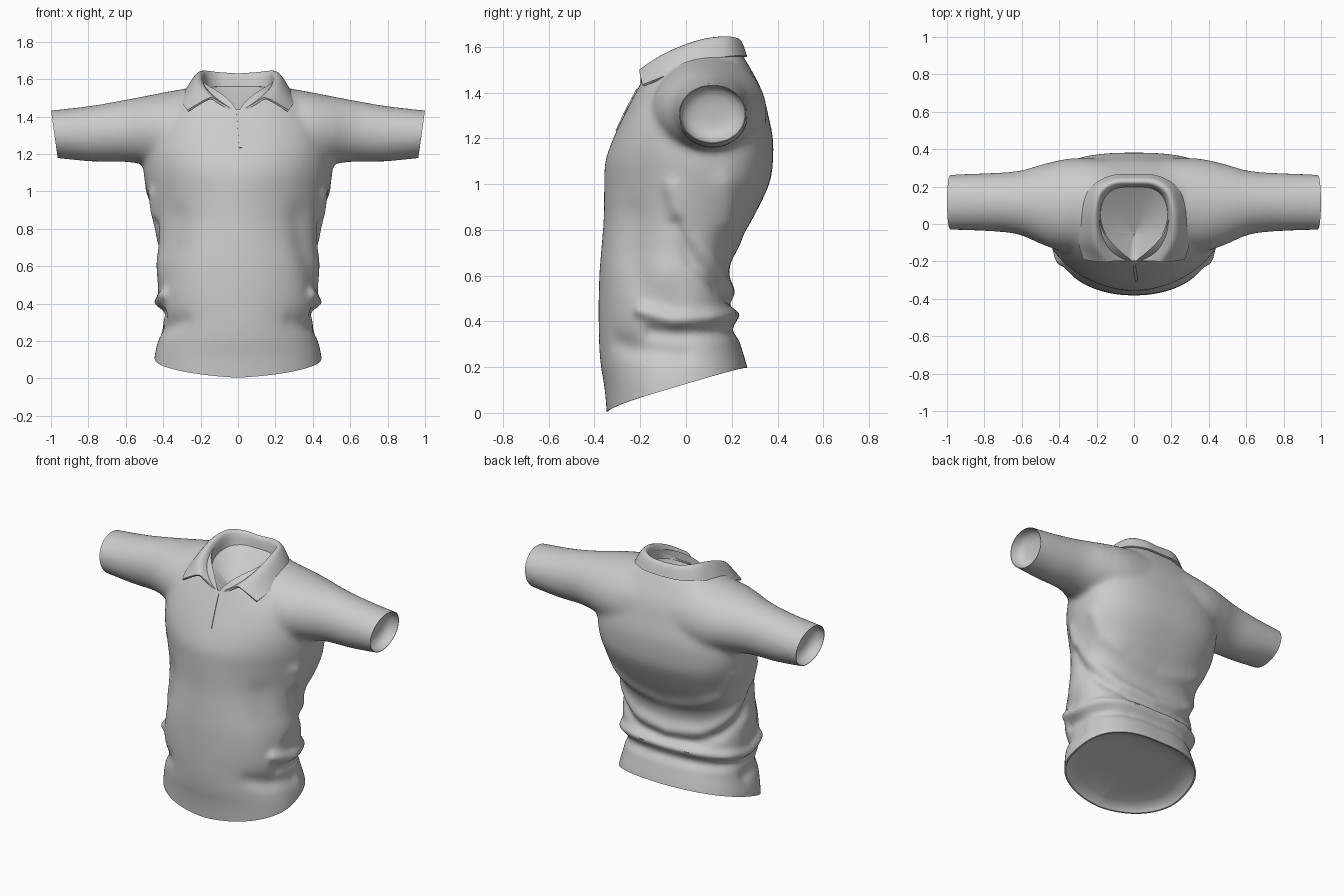
import bpy, bmesh, math
from mathutils import Vector
from mathutils.geometry import intersect_point_line

cube = bpy.data.objects.get("Cube")
if cube:
    bpy.data.objects.remove(cube, do_unlink=True)

cloth = bpy.data.materials.new("grey cloth")
cloth.use_nodes = True
GREY = (0.6, 0.6, 0.6, 1)
cloth.diffuse_color = GREY
cloth.node_tree.nodes["Principled BSDF"].inputs["Base Color"].default_value = GREY


def spline(rows, steps):
    """Catmull-Rom interpolation through a list of tuples."""
    pts = [Vector(r) for r in rows]
    pts = [2 * pts[0] - pts[1]] + pts + [2 * pts[-1] - pts[-2]]
    out = []
    for a, b, c, d in zip(pts, pts[1:], pts[2:], pts[3:]):
        for i in range(steps):
            t = i / steps
            out.append(b + (c - a) * t / 2 + (2 * a - 5 * b + 4 * c - d) * t * t / 2
                       + (3 * b - a - 3 * c + d) * t ** 3 / 2)
    return out + [pts[-2]]


def loft(bm, rings, closed=True):
    """Skin a list of point rings; closed rings also get end caps."""
    vs = [[bm.verts.new(p) for p in ring] for ring in rings]
    n = len(vs[0])
    for a, b in zip(vs, vs[1:]):
        for i in range(n if closed else n - 1):
            j = (i + 1) % n
            bm.faces.new((a[i], a[j], b[j], b[i]))
    if closed:
        bm.faces.new(vs[0][::-1])
        bm.faces.new(vs[-1])
    bmesh.ops.recalc_face_normals(bm, faces=bm.faces)


def make(name, bm):
    me = bpy.data.meshes.new(name)
    bm.to_mesh(me)
    bm.free()
    ob = bpy.data.objects.new(name, me)
    bpy.context.collection.objects.link(ob)
    me.materials.append(cloth)
    return ob


def activate(ob):
    bpy.ops.object.select_all(action='DESELECT')
    ob.select_set(True)
    bpy.context.view_layer.objects.active = ob


def modify(ob, kind, **settings):
    mod = ob.modifiers.new(kind.title(), kind)
    for key, value in settings.items():
        setattr(mod, key, value)
    activate(ob)
    bpy.ops.object.modifier_apply(modifier=mod.name)


CIRCLE = [(math.cos(math.tau * i / 64), math.sin(math.tau * i / 64)) for i in range(64)]


def torso_ring(z, w, front, back, mid, power):
    """Oval, widest at y = mid, with its own squareness at the front and a squarer back."""
    ring = []
    for c, s in CIRCLE:
        p = power if s < 0 else .76
        reach = mid - front if s < 0 else back - mid
        ring.append((math.copysign(w * abs(c) ** p, c), mid + math.copysign(reach * abs(s) ** p, s), z))
    return ring


def arm_ring(side, x, front, back, low, top):
    return [(side * x, (front + back) / 2 + (back - front) / 2 * c,
             (low + top) / 2 + (top - low) / 2 * s) for c, s in CIRCLE]


# torso: height, half width, front y, back y, y of the widest point, front squareness
torso = [(-.1, .46, -.34, .28, -.06, .95), (.1, .447, -.355, .28, -.06, .95), (.2, .427, -.372, .268, -.06, .95),
         (.3, .407, -.38, .238, -.06, .95), (.4, .427, -.382, .217, -.07, .95), (.5, .437, -.382, .203, -.06, .95),
         (.62, .437, -.378, .188, -.05, .97), (.72, .427, -.37, .218, -.03, 1), (.85, .447, -.36, .292, .02, 1.05),
         (1, .487, -.358, .364, .07, 1.05), (1.1, .505, -.353, .38, .09, 1), (1.2, .5, -.318, .38, .1, .9),
         (1.3, .475, -.272, .36, .1, .84), (1.4, .435, -.22, .335, .1, .84), (1.5, .35, -.16, .285, .1, .88),
         (1.59, .2, -.06, .23, .1, .9)]
bm = bmesh.new()
loft(bm, [torso_ring(*row) for row in spline(torso, 4)])

# sleeves: x, front y, back y, bottom z, top z
arm = [(0, -.1, .34, 1.05, 1.55), (.2, -.12, .35, 1.07, 1.558), (.35, -.15, .35, 1.1, 1.538),
       (.48, -.115, .322, 1.14, 1.513), (.62, -.056, .284, 1.158, 1.487), (.8, -.038, .272, 1.16, 1.456),
       (1.06, -.03, .262, 1.188, 1.427)]
for side in (-1, 1):
    loft(bm, [arm_ring(side, *row) for row in spline(arm, 4)])
shirt = make("shirt_body", bm)
modify(shirt, 'REMESH', mode='VOXEL', voxel_size=.014)
modify(shirt, 'SMOOTH', factor=.5, iterations=24)

# cloth folds: path, width, height (negative is a crease)
folds = [([(.46, -.06, .98), (.43, 0, .78), (.37, .12, .64), (.25, .17, .56), (0, .19, .52)], .045, .018),
         ([(.44, -.04, .82), (.42, .03, .67), (.34, .13, .56), (.2, .18, .49), (0, .2, .47)], .038, -.022),
         ([(.4, -.2, .45), (.43, -.06, .41), (.37, .12, .42), (.2, .2, .43), (0, .21, .43)], .032, .026),
         ([(.4, -.15, .35), (.41, -.05, .34), (.37, .12, .35), (.2, .2, .36), (0, .21, .36)], .035, -.022),
         ([(.36, -.27, .85), (.37, -.25, .7), (.4, -.18, .52), (.42, -.1, .48)], .085, -.018),
         ([(.3, -.32, .3), (.37, -.22, .27), (.42, -.02, .25)], .045, -.014),
         ([(.46, .16, 1), (.4, .18, .85), (.25, .24, .75), (0, .25, .7)], .05, .014)]
bm = bmesh.new()
bm.from_mesh(shirt.data)
bm.normal_update()
moves = []
for v in bm.verts:
    p, push = Vector((abs(v.co.x), v.co.y, v.co.z)), 0
    if p.z < 1.15:
        for path, width, height in folds:
            best = 9
            for a, b in zip(path, path[1:]):
                a, b = Vector(a), Vector(b)
                q, t = intersect_point_line(p, a, b)
                best = min(best, (p - a.lerp(b, min(1, max(0, t)))).length)
            push += height * math.exp(-(best / width) ** 2)
    moves.append((v, v.normal * push))
for v, d in moves:
    v.co += d


def open_end(point, normal, depth):
    """Trim the cloth on a plane and sink the cut into a shallow bowl."""
    normal = Vector(normal).normalized()
    cut = bmesh.ops.bisect_plane(bm, geom=bm.verts[:] + bm.edges[:] + bm.faces[:], dist=1e-5,
                                 plane_co=point, plane_no=normal, clear_outer=True)
    edges = [e for e in cut["geom_cut"] if isinstance(e, bmesh.types.BMEdge) and e.is_boundary]
    faces = bmesh.ops.holes_fill(bm, edges=edges, sides=0)["faces"]
    for scale, sink in ((.975, 0), (.95, .5), (.85, .3), (.7, .15), (.5, .05)):
        faces = bmesh.ops.extrude_discrete_faces(bm, faces=faces)["faces"]
        for f in faces:
            mid = f.calc_center_bounds()
            for v in f.verts:
                v.co = mid + (v.co - mid) * scale - normal * sink * depth


for side in (-1, 1):
    open_end((side, 0, 1.435), (side, 0, -.14), .08)
open_end((0, -.35, .003), (0, .195, -.62), .045)
# hem sweeps up a little towards the sides
for v in bm.verts:
    if v.co.z < .35:
        v.co.z += .02 * min(1, abs(v.co.x) / .4) * (1 - v.co.z / .35)
bmesh.ops.recalc_face_normals(bm, faces=bm.faces)
bm.to_mesh(shirt.data)
bm.free()


def mirrored(half, steps=4):
    """Half curve running back to front, mirrored into one full curve."""
    pts = spline(half, steps)
    return [Vector((-p.x, p.y, p.z)) for p in pts[:0:-1]] + pts


# neck opening
stand = [(0, .205, 1.56), (.1, .195, 1.56), (.165, .14, 1.553), (.185, .05, 1.535),
         (.165, -.04, 1.51), (.1, -.12, 1.47), (.008, -.2, 1.42)]
base = mirrored(stand)
deep = Vector((0, -.05, 1.38))
bm = bmesh.new()
loft(bm, [[deep.lerp(p, .05) for p in base], base, [p + Vector((0, 0, .3)) for p in base]])
cutter = make("neck_cutter", bm)
cutter.hide_render = True
modify(shirt, 'BOOLEAN', operation='DIFFERENCE', object=cutter, solver='EXACT')
bpy.data.objects.remove(cutter, do_unlink=True)

# folded collar: stand, inner fold, outer fold, falling edge
inner = [(0, .212, 1.62), (.1, .207, 1.627), (.168, .16, 1.635), (.19, .07, 1.625),
         (.19, -.03, 1.59), (.172, -.12, 1.545), (.13, -.195, 1.49)]
outer = [(0, .235, 1.635), (.11, .23, 1.643), (.188, .178, 1.652), (.218, .08, 1.64),
         (.222, -.03, 1.605), (.205, -.12, 1.563), (.145, -.205, 1.507)]
edge = [(0, .262, 1.555), (.12, .255, 1.558), (.222, .2, 1.558), (.272, .1, 1.541),
        (.292, 0, 1.506), (.295, -.09, 1.47), (.268, -.188, 1.43)]
bm = bmesh.new()
loft(bm, [mirrored(row) for row in (stand, inner, outer, edge)], closed=False)
collar = make("collar", bm)
modify(collar, 'SUBSURF', levels=2, boundary_smooth='PRESERVE_CORNERS')
modify(collar, 'SOLIDIFY', thickness=.012, offset=0)

# narrow front placket lying on the chest
bm = bmesh.new()
loft(bm, [[(x + .014 * k / 12, -.2 - .1 * k / 12, 1.425 - .195 * k / 12) for x in (-.008, 0, .008)]
          for k in range(13)], closed=False)
placket = make("placket", bm)
modify(placket, 'SHRINKWRAP', target=shirt, offset=.002, wrap_mode='OUTSIDE_SURFACE')
modify(placket, 'SOLIDIFY', thickness=.006, offset=0)

for ob in (shirt, collar, placket):
    activate(ob)
    bpy.ops.object.shade_smooth_by_angle(angle=math.radians(42))
